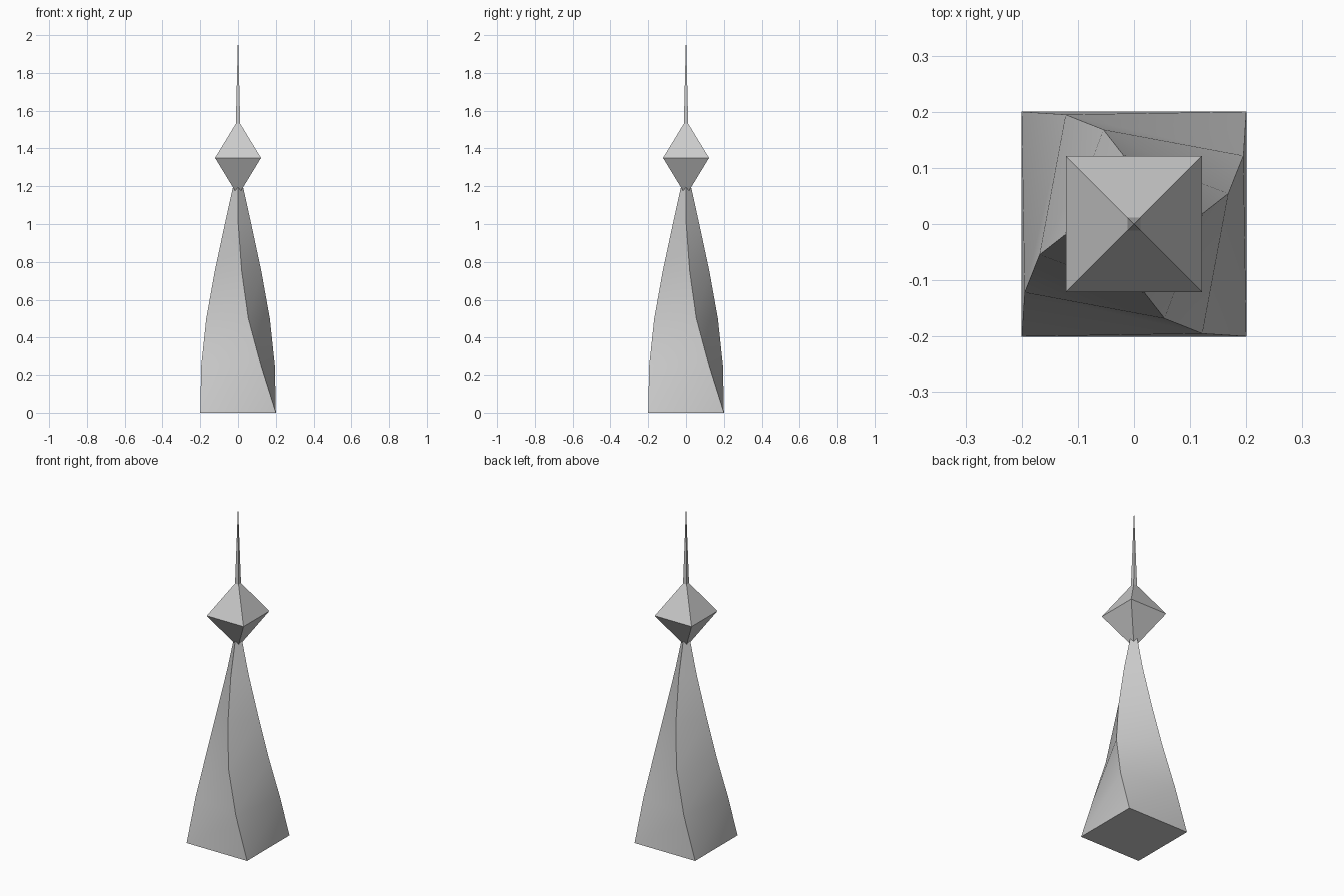
import bpy, bmesh
from math import radians, cos, sin, pi

if "Cube" in bpy.data.objects:
    bpy.data.objects.remove(bpy.data.objects["Cube"])


def square_loft(name, levels, smooth=False):
    """Skin square rings given as (z, corner radius, clockwise twist in degrees); radius 0 is a tip."""
    bm = bmesh.new()
    rings = []
    for z, r, twist in levels:
        if r == 0:
            rings.append([bm.verts.new((0, 0, z))] * 4)
        else:
            angles = [pi / 4 + i * pi / 2 - radians(twist) for i in range(4)]
            rings.append([bm.verts.new((r * cos(a), r * sin(a), z)) for a in angles])
    for low, high in zip(rings, rings[1:]):
        for i in range(4):
            j = (i + 1) % 4
            # diagonal runs from lower left to upper right
            for tri in ((low[i], low[j], high[j]), (low[i], high[j], high[i])):
                if len(set(tri)) == 3:
                    bm.faces.new(tri)
    for ring in (rings[0], rings[-1]):
        if len(set(ring)) == 4:
            bm.faces.new(ring)
    bmesh.ops.recalc_face_normals(bm, faces=bm.faces)
    mesh = bpy.data.meshes.new(name)
    bm.to_mesh(mesh)
    bm.free()
    obj = bpy.data.objects.new(name, mesh)
    bpy.context.collection.objects.link(obj)
    if smooth:
        bpy.context.view_layer.objects.active = obj
        obj.select_set(True)
        bpy.ops.object.shade_smooth_by_angle(angle=radians(30))
        obj.select_set(False)
    return obj


# Twisted tapering tower
square_loft("twisted_tower", [
    (0, 0.283, 0), (0.25, 0.230, 13), (0.5, 0.177, 27),
    (0.75, 0.125, 36), (1.0, 0.070, 44), (1.2, 0.026, 45)], smooth=True)

# Eight-sided diamond finial
square_loft("diamond", [(1.15, 0, 0), (1.35, 0.172, 0), (1.55, 0, 0)])

# Needle spike
square_loft("spike", [(1.5, 0.0175, 0), (2.0, 0, 0)])
